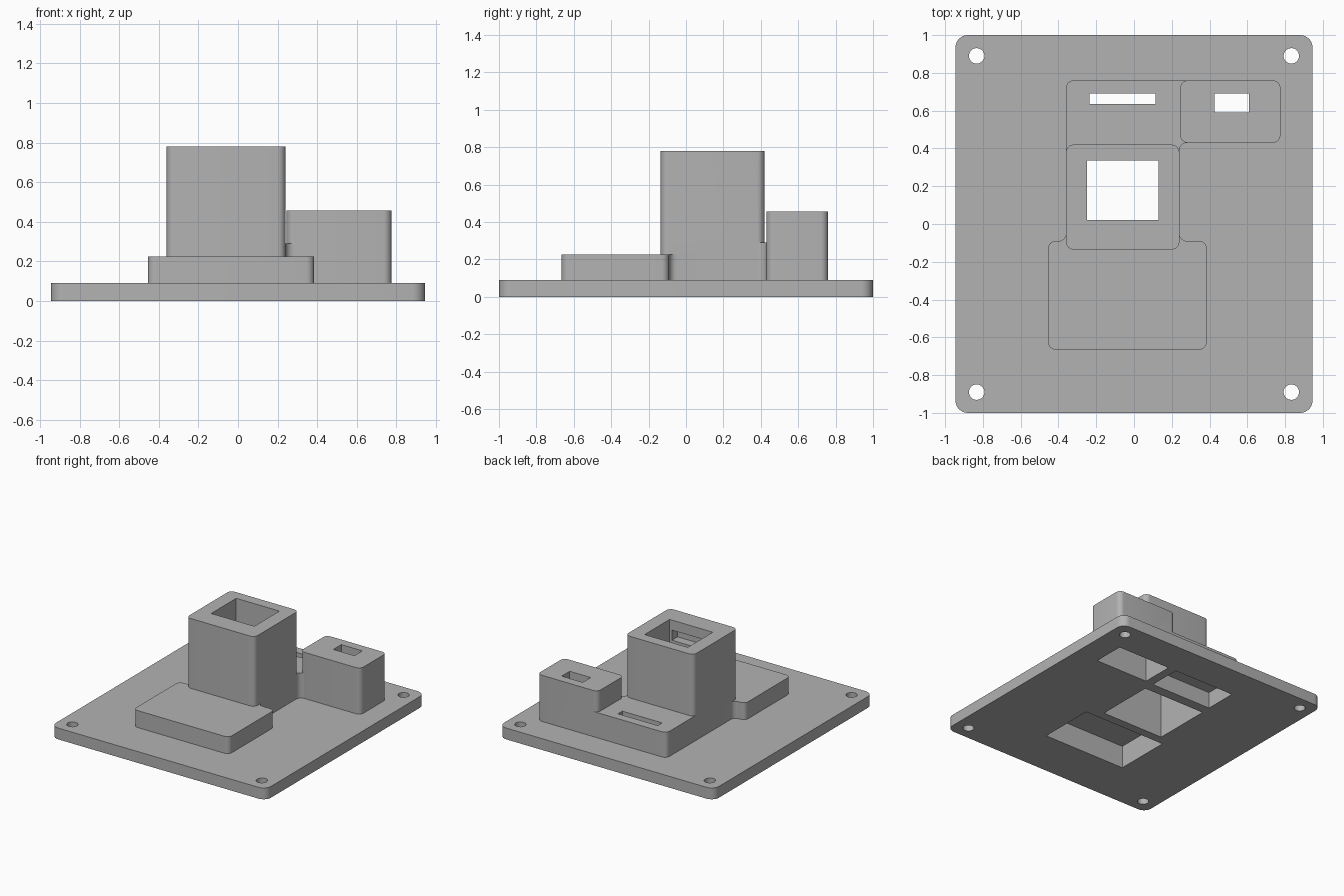
import bpy, bmesh, math

cube = bpy.data.objects.get("Cube")
if cube:
    bpy.data.objects.remove(cube, do_unlink=True)

grey = bpy.data.materials.new("plain grey")
grey.use_nodes = True
grey.diffuse_color = (0.45, 0.45, 0.45, 1)
grey.node_tree.nodes["Principled BSDF"].inputs["Base Color"].default_value = grey.diffuse_color


def prism(name, outline, z0, z1):
    """Extrude a counter-clockwise outline from z0 to z1."""
    bm = bmesh.new()
    base = bm.faces.new([bm.verts.new((x, y, z0)) for x, y in outline])
    top = bmesh.ops.extrude_face_region(bm, geom=[base])["geom"]
    for v in top:
        if isinstance(v, bmesh.types.BMVert):
            v.co.z = z1
    bmesh.ops.recalc_face_normals(bm, faces=bm.faces)
    mesh = bpy.data.meshes.new(name)
    bm.to_mesh(mesh)
    bm.free()
    mesh.materials.append(grey)
    obj = bpy.data.objects.new(name, mesh)
    bpy.context.collection.objects.link(obj)
    return obj


def arc(cx, cy, r, start, sweep, steps):
    return [(cx + r * math.cos(math.radians(start + sweep * i / steps)),
             cy + r * math.sin(math.radians(start + sweep * i / steps)))
            for i in range(steps + 1)]


def block(name, x0, x1, y0, y1, z0, z1, r=0.0):
    if not r:
        return prism(name, [(x0, y0), (x1, y0), (x1, y1), (x0, y1)], z0, z1)
    pts = (arc(x1 - r, y1 - r, r, 0, 90, 8) + arc(x0 + r, y1 - r, r, 90, 90, 8)
           + arc(x0 + r, y0 + r, r, 180, 90, 8) + arc(x1 - r, y0 + r, r, 270, 90, 8))
    return prism(name, pts, z0, z1)


def fillet(name, x, y, sx, sy, z1, r=0.04):
    """Fill an inner corner at x, y that opens towards sx, sy."""
    pts = [(x + sx * (r - px), y + sy * (r - py)) for px, py in arc(0, 0, r, 0, 90, 6)]
    pts += [(x + sx * r, y - sy * r), (x - sx * r, y - sy * r), (x - sx * r, y + sy * r)]
    return prism(name, pts, 0.03, z1)


def combine(target, other, operation):
    mod = target.modifiers.new(operation.lower(), "BOOLEAN")
    mod.operation, mod.solver, mod.object = operation, "EXACT", other
    other.hide_render = True
    bpy.context.view_layer.update()
    graph = bpy.context.evaluated_depsgraph_get()
    mesh = bpy.data.meshes.new_from_object(target.evaluated_get(graph))
    target.modifiers.clear()
    target.data = mesh
    bpy.data.objects.remove(other, do_unlink=True)


# Base plate with raised boxes
housing = block("sensor_housing", -0.945, 0.945, -1, 1, 0, 0.09, 0.065)
solids = [
    block("tower", -0.36, 0.24, -0.135, 0.42, 0.02, 0.78, 0.04),
    block("front_box", -0.455, 0.385, -0.665, -0.09, 0.025, 0.225, 0.04),
    block("back_box", -0.36, 0.24, 0.2, 0.76, 0.03, 0.29, 0.04),
    block("back_box_link", 0.0, 0.4, 0.47, 0.76, 0.03, 0.29, 0.04),
    block("side_box", 0.245, 0.775, 0.43, 0.76, 0.035, 0.457, 0.04),
    fillet("front_fillet_right", -0.36, -0.09, -1, 1, 0.225),
    fillet("front_fillet_left", 0.24, -0.09, 1, 1, 0.225),
    fillet("side_fillet", 0.24, 0.43, 1, -1, 0.29),
]
for solid in solids:
    combine(housing, solid, "UNION")

# Pockets open underneath, then windows through the tops
cutters = [
    block("tower_pocket", -0.33, 0.215, -0.085, 0.385, -0.1, 0.46),
    block("front_pocket", -0.4, 0.325, -0.61, -0.155, -0.1, 0.18),
    block("back_pocket", -0.325, 0.21, 0.465, 0.725, -0.1, 0.13),
    block("side_pocket", 0.28, 0.745, 0.47, 0.725, -0.1, 0.28),
    block("tower_window", -0.25, 0.13, 0.02, 0.335, 0.3, 0.9),
    block("tower_notch", -0.23, 0.11, -0.05, 0.1, 0.62, 0.7),
    block("back_slot", -0.235, 0.115, 0.635, 0.69, 0.05, 0.4),
    block("side_window", 0.425, 0.61, 0.59, 0.69, 0.1, 0.6),
]
# Mounting holes
for sx in (-1, 1):
    for sy in (-1, 1):
        ring = arc(sx * 0.833, sy * 0.89, 0.041, 0, 360, 32)[:-1]
        cutters.append(prism("mounting_hole", ring, -0.1, 0.2))
for cutter in cutters:
    combine(housing, cutter, "DIFFERENCE")

bpy.ops.object.select_all(action="DESELECT")
housing.select_set(True)
bpy.context.view_layer.objects.active = housing
bpy.ops.object.shade_smooth_by_angle(angle=math.radians(30))
